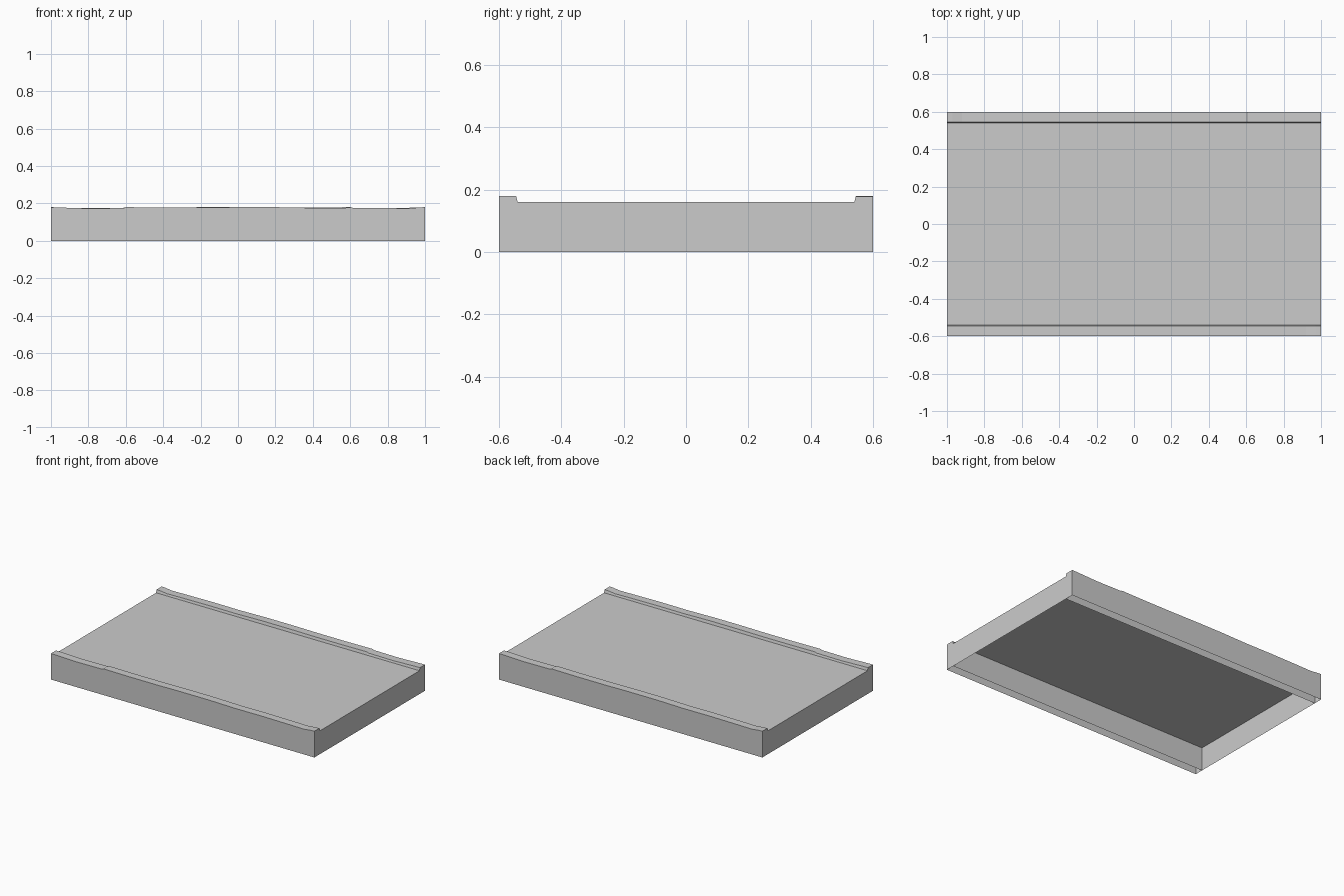
import bpy
import bmesh
from math import pi

cube = bpy.data.objects.get("Cube")
if cube:
    bpy.data.objects.remove(cube, do_unlink=True)

# Single plain material
grey = bpy.data.materials.new("concrete grey")
grey.use_nodes = True
colour = (0.6, 0.6, 0.6, 1)
grey.diffuse_color = colour
grey.node_tree.nodes["Principled BSDF"].inputs["Base Color"].default_value = colour

HALF_LENGTH, HALF_WIDTH, INNER, DECK = 1.0, 0.6, 0.54, 0.16


def finish(bm, name):
    mesh = bpy.data.meshes.new(name)
    bm.to_mesh(mesh)
    bm.free()
    mesh.materials.append(grey)
    obj = bpy.data.objects.new(name, mesh)
    bpy.context.collection.objects.link(obj)
    return obj


# Road deck: a shell open underneath
bm = bmesh.new()
bmesh.ops.create_cube(bm, size=1)
for v in bm.verts:
    v.co = (v.co.x * 2 * HALF_LENGTH, v.co.y * 2 * INNER, (v.co.z + 0.5) * DECK)
bm.normal_update()
bmesh.ops.delete(bm, geom=[f for f in bm.faces if f.normal.z < -0.5], context='FACES_ONLY')
finish(bm, "deck")

# Kerb crest: position along the length and worn height
CREST = [(-1, 0.179), (-0.95, 0.178), (-0.8, 0.173), (-0.61, 0.175), (-0.6, 0.18),
         (-0.4, 0.178), (-0.2, 0.178), (0, 0.18), (0.2, 0.18), (0.4, 0.176),
         (0.6, 0.177), (0.8, 0.175), (0.92, 0.173), (0.97, 0.179), (1, 0.18)]


def kerb(name, turn):
    """Hollow kerb swept along x, open underneath, sharing the deck's side wall."""
    bm = bmesh.new()
    rings = []
    for x, top in CREST:
        section = [(HALF_WIDTH, 0), (HALF_WIDTH, top), (INNER + 0.005, top),
                   (INNER, DECK), (INNER, 0)]
        rings.append([bm.verts.new((x, -y, z)) for y, z in section])
    for a, b in zip(rings, rings[1:]):
        for i in range(3):
            bm.faces.new((a[i], b[i], b[i + 1], a[i + 1]))
    bm.faces.new(rings[0])
    bm.faces.new(rings[-1][::-1])
    bmesh.ops.recalc_face_normals(bm, faces=bm.faces[:])
    obj = finish(bm, name)
    obj.rotation_euler.z = turn


kerb("front_kerb", 0)
kerb("back_kerb", pi)
